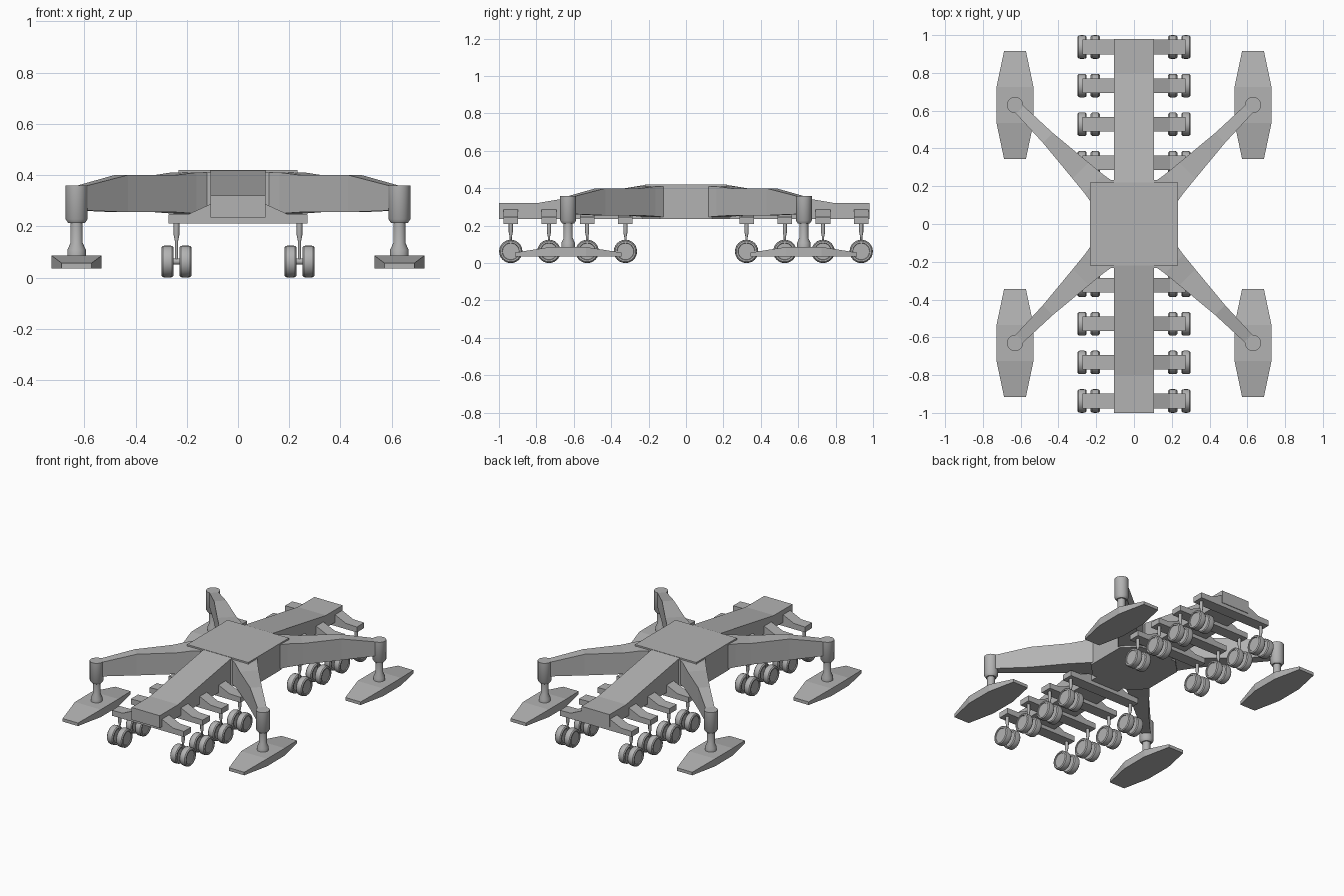
import bpy, bmesh, math
from mathutils import Matrix, Vector

cube = bpy.data.objects.get("Cube")
if cube:
    bpy.data.objects.remove(cube, do_unlink=True)

GREY = (0.45, 0.45, 0.45, 1)
metal = bpy.data.materials.new("plain grey")
metal.use_nodes = True
metal.diffuse_color = GREY
bsdf = next(n for n in metal.node_tree.nodes if n.type == 'BSDF_PRINCIPLED')
bsdf.inputs["Base Color"].default_value = GREY
bsdf.inputs["Roughness"].default_value = 0.8


def finish(name, bm, smooth=False):
    bmesh.ops.recalc_face_normals(bm, faces=bm.faces)
    mesh = bpy.data.meshes.new(name)
    bm.to_mesh(mesh)
    bm.free()
    mesh.materials.append(metal)
    ob = bpy.data.objects.new(name, mesh)
    bpy.context.collection.objects.link(ob)
    if smooth:
        bpy.ops.object.select_all(action='DESELECT')
        ob.select_set(True)
        bpy.context.view_layer.objects.active = ob
        bpy.ops.object.shade_smooth_by_angle(angle=math.radians(35))
    return ob


def loft(name, rings):
    """Skin a list of equal-length point rings and cap both ends."""
    bm = bmesh.new()
    loops = [[bm.verts.new(p) for p in ring] for ring in rings]
    for a, b in zip(loops, loops[1:]):
        for i in range(len(a)):
            j = (i + 1) % len(a)
            bm.faces.new((a[i], a[j], b[j], b[i]))
    bm.faces.new(loops[0])
    bm.faces.new(loops[-1])
    return finish(name, bm)


def lathe(name, profile, matrix, sides=24):
    """Spin (radius, height) pairs around local z, then place."""
    bm = bmesh.new()
    loops = []
    for r, h in profile:
        loops.append([bm.verts.new(matrix @ Vector((r * math.cos(t), r * math.sin(t), h)))
                      for t in (math.tau * i / sides for i in range(sides))])
    for a, b in zip(loops, loops[1:]):
        for i in range(sides):
            j = (i + 1) % sides
            bm.faces.new((a[i], a[j], b[j], b[i]))
    bm.faces.new(loops[0])
    bm.faces.new(loops[-1])
    return finish(name, bm, smooth=True)


# Central spine, thin at both ends and rising to the hub
def spine_ring(y, top):
    w, low = 0.107, 0.235
    return [(-w, y, low), (w, y, low), (w, y, top), (-w, y, top)]


loft("spine", [spine_ring(y, z) for y, z in
               ((-1, 0.32), (-0.8, 0.32), (-0.22, 0.418), (0.22, 0.418), (0.8, 0.32), (0.98, 0.32))])

# Hub body with cut corners, and its square cover plate
a, b = 0.232, 0.14
octagon = [(a, b), (b, a), (-b, a), (-a, b), (-a, -b), (-b, -a), (b, -a), (a, -b)]
loft("hub_body", [[(x, y, z) for x, y in octagon] for z in (0.235, 0.41)])
square = [(a, 0.22), (-a, 0.22), (-a, -0.22), (a, -0.22)]
loft("hub_cover", [[(x, y, z) for x, y in square] for z in (0.408, 0.42)])


# Diagonal arms, each ending in a jack standing on a long pad
def arm_ring(sx, sy, s, half, low, top):
    along = Vector((sx, sy, 0)).normalized()
    side = Vector((-along.y, along.x, 0)) * half
    up = Vector((0, 0, 1))
    c = along * s
    return [c - side + up * low, c + side + up * low, c + side + up * top, c - side + up * top]


arm_stations = [(0.22, 0.083, 0.245, 0.41), (0.30, 0.07, 0.25, 0.41), (0.40, 0.06, 0.255, 0.4),
                (0.645, 0.037, 0.255, 0.4), (0.87, 0.028, 0.262, 0.357)]
jack_profile = [(0.036, 0.08), (0.036, 0.108), (0.024, 0.135), (0.024, 0.212),
                (0.032, 0.212), (0.043, 0.228), (0.043, 0.36)]
pad_stations = [(-0.285, 0.058, 0.056), (-0.095, 0.098, 0.086),
                (0.095, 0.098, 0.086), (0.285, 0.058, 0.056)]
for sy, end in ((-1, "front"), (1, "rear")):
    for sx, hand in ((1, "left"), (-1, "right")):
        tag = end + "_" + hand
        loft("arm_" + tag, [arm_ring(sx, sy, *st) for st in arm_stations])
        px, py = sx * 0.63, sy * 0.63
        lathe("jack_" + tag, jack_profile, Matrix.Translation((px, py, 0)))
        loft("pad_" + tag, [[(px - w, py + d, 0.035), (px + w, py + d, 0.035),
                             (px + w, py + d, top), (px - w, py + d, top)]
                            for d, w, top in pad_stations])

# Axle beams under the spine, with a twin-wheel bogie at each end
beam_stations = [(-0.272, 0.247), (-0.19, 0.249), (-0.1, 0.29), (0.1, 0.29), (0.19, 0.249), (0.272, 0.247)]
strut_profile = [(0.006, 0.06), (0.006, 0.14), (0.011, 0.165), (0.011, 0.215)]
wheel_profile = [(0.044, -0.019), (0.046, -0.024), (0.055, -0.024), (0.061, -0.018), (0.0625, -0.008),
                 (0.0625, 0.008), (0.061, 0.018), (0.055, 0.024), (0.046, 0.024), (0.044, 0.019)]
turn = Matrix.Rotation(math.pi / 2, 4, 'Y')
for sy, end in ((-1, "front"), (1, "rear")):
    for n in range(4):
        y = sy * (0.324 + n * 0.2043)
        tag = f"{end}_{n + 1}"
        loft("axle_beam_" + tag, [[(x, y - 0.039, 0.21), (x, y + 0.039, 0.21),
                                   (x, y + 0.039, top), (x, y - 0.039, top)]
                                  for x, top in beam_stations])
        for sx, hand in ((1, "left"), (-1, "right")):
            spot = f"{tag}_{hand}"
            cx = sx * 0.24
            lathe("strut_" + spot, strut_profile, Matrix.Translation((cx, y, 0)), 12)
            lathe("axle_" + spot, [(0.012, -0.03), (0.012, 0.03)],
                  Matrix.Translation((cx, y, 0.0625)) @ turn, 12)
            for dx, place in ((0.035, "outer"), (-0.035, "inner")):
                lathe(f"wheel_{spot}_{place}", wheel_profile,
                      Matrix.Translation((cx + sx * dx, y, 0.0625)) @ turn)
